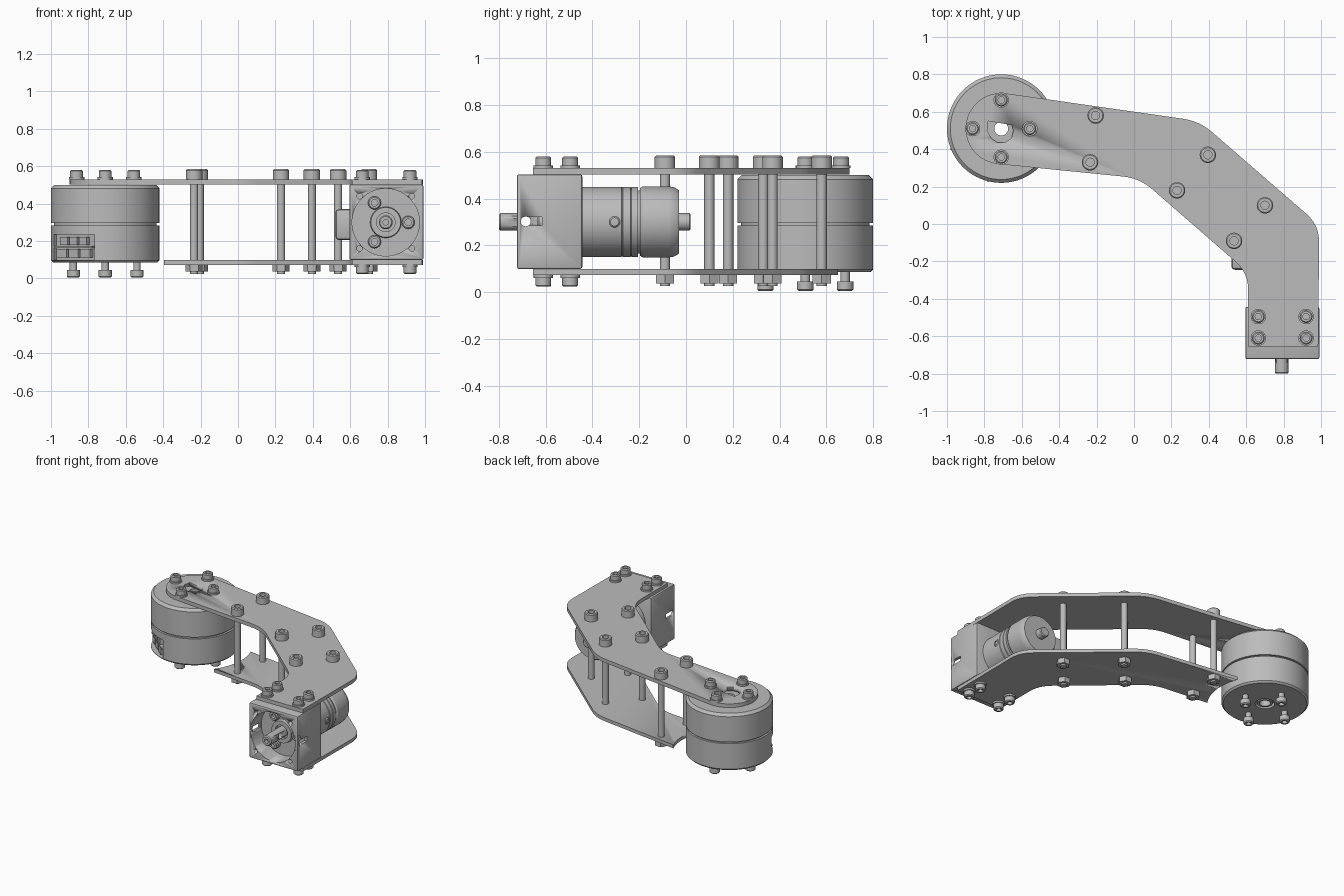
import bpy, bmesh, math
from mathutils import Vector, Matrix

if "Cube" in bpy.data.objects:
    bpy.data.objects.remove(bpy.data.objects["Cube"])

grey = bpy.data.materials.new("machined grey")
grey.use_nodes = True
grey.diffuse_color = (0.5, 0.5, 0.5, 1)
grey.node_tree.nodes["Principled BSDF"].inputs["Base Color"].default_value = (0.5, 0.5, 0.5, 1)

MOTOR = Vector((-0.71, 0.51, 0))      # pancake motor axis
GEAR = Vector((0.79, 0, 0.3))         # gearmotor axis, along y
ALONG_Y = (-math.pi / 2, 0, 0)
ALONG_X = (0, math.pi / 2, 0)
FLIP = (math.pi, 0, 0)


def select(obj):
    bpy.ops.object.select_all(action='DESELECT')
    obj.select_set(True)
    bpy.context.view_layer.objects.active = obj


def finish(name, bm, loc=(0, 0, 0), rot=(0, 0, 0), smooth=True):
    bmesh.ops.recalc_face_normals(bm, faces=bm.faces)
    mesh = bpy.data.meshes.new(name)
    bm.to_mesh(mesh)
    bm.free()
    mesh.materials.append(grey)
    obj = bpy.data.objects.new(name, mesh)
    obj.location, obj.rotation_euler = loc, rot
    bpy.context.collection.objects.link(obj)
    if smooth:
        select(obj)
        bpy.ops.object.shade_smooth_by_angle(angle=math.radians(30))
    return obj


def lathe(name, profile, loc=(0, 0, 0), rot=(0, 0, 0), steps=32):
    """Spin (radius, height) points about the local z axis."""
    bm = bmesh.new()
    verts = [bm.verts.new((r, 0, h)) for r, h in profile]
    edges = [bm.edges.new(pair) for pair in zip(verts, verts[1:])]
    bmesh.ops.spin(bm, geom=verts + edges, cent=(0, 0, 0), axis=(0, 0, 1),
                   angle=2 * math.pi, steps=steps)
    bmesh.ops.remove_doubles(bm, verts=bm.verts, dist=0.0001)
    return finish(name, bm, loc, rot)


def rod(name, r, h0, h1, loc=(0, 0, 0), rot=(0, 0, 0), steps=32):
    return lathe(name, [(0, h0), (r, h0), (r, h1), (0, h1)], loc, rot, steps)


def box(name, size, loc, rot=(0, 0, 0), bevel=0):
    bm = bmesh.new()
    bmesh.ops.create_cube(bm, size=1, matrix=Matrix.Diagonal((*size, 1)))
    if bevel:
        bmesh.ops.bevel(bm, geom=bm.edges[:], offset=bevel, segments=2,
                        profile=0.5, affect='EDGES')
    return finish(name, bm, loc, rot, bevel > 0)


def prism(name, outline, z0, z1):
    bm = bmesh.new()
    face = bm.faces.new([bm.verts.new((x, y, z0)) for x, y in outline])
    out = bmesh.ops.extrude_face_region(bm, geom=[face])
    bmesh.ops.translate(bm, vec=(0, 0, z1 - z0),
                        verts=[v for v in out["geom"] if isinstance(v, bmesh.types.BMVert)])
    return finish(name, bm)


def cut(obj, *cutters):
    for cutter in cutters:
        bpy.context.view_layer.update()
        mod = obj.modifiers.new("cut", 'BOOLEAN')
        mod.operation, mod.solver, mod.object = 'DIFFERENCE', 'EXACT', cutter
        select(obj)
        bpy.ops.object.modifier_apply(modifier=mod.name)
        bpy.data.objects.remove(cutter)


def repeat(obj, places):
    """Put the first object at the first place and linked copies at the rest."""
    obj.location = places[0]
    for place in places[1:]:
        twin = obj.copy()
        twin.location = place
        bpy.context.collection.objects.link(twin)


def rounded(corners, radius=0.09, steps=6):
    """Round each interior corner of an open path."""
    pts = [Vector(c) for c in corners]
    path = []
    for a, b, c in zip(pts, pts[1:], pts[2:]):
        p, q = b + (a - b).normalized() * radius, b + (c - b).normalized() * radius
        for i in range(steps + 1):
            t = i / steps
            path.append(p * (1 - t) ** 2 + b * 2 * t * (1 - t) + q * t * t)
    return path


# Bent arm plates
cap = [MOTOR.xy + 0.19 * Vector((math.cos(math.radians(a)), math.sin(math.radians(a))))
       for a in range(82, 264, 6)]
start, end = cap[-1], cap[0]
inner = rounded([start, (0.03, 0.245), (0.61, -0.26), (0.61, -0.65)])
outer = rounded([(0.985, -0.65), (0.99, -0.005), (0.35, 0.55), end])
outline = cap + inner + [Vector((0.61, -0.655)), Vector((0.985, -0.655))] + outer
top_plate = prism("top_plate", outline, 0.503, 0.53)
bottom_plate = prism("bottom_plate", outline, 0.073, 0.098)
cut(bottom_plate, rod("plate_end_cutter", 0.385, 0, 0.2, MOTOR, steps=96))
window = [(-0.78, 0.55), (-0.785, 0.5), (-0.765, 0.46), (-0.73, 0.435), (-0.69, 0.435),
          (-0.655, 0.46), (-0.645, 0.5), (-0.655, 0.53), (-0.69, 0.535)]
cut(top_plate, prism("window_cutter", window, 0.45, 0.6))

# Pancake motor with a split line, hollow axis and a connector pocket
motor = lathe("round_motor", [
    (0.037, 0.11), (0.065, 0.11), (0.065, 0.085), (0.278, 0.085), (0.29, 0.097),
    (0.29, 0.284), (0.275, 0.284), (0.275, 0.296), (0.29, 0.296), (0.29, 0.482),
    (0.272, 0.5), (0.037, 0.5), (0.037, 0.11)], MOTOR, steps=80)
side = math.radians(229)
outward = Vector((math.cos(side), math.sin(side), 0))
across = Vector((-outward.y, outward.x, 0))
turn = (0, 0, side)
cut(motor, box("pocket_cutter", (0.12, 0.285, 0.135), MOTOR + outward * 0.295 + Vector((0, 0, 0.167)), turn))
for z, width in ((0.135, 0.25), (0.2, 0.2)):
    for i in (-1, 0, 1):
        box("connector_socket", (0.03, width / 3 - 0.015, 0.045),
            MOTOR + outward * 0.245 + across * (i * width / 3) + Vector((0, 0, z)), turn)
box("connector_shelf", (0.035, 0.27, 0.01), MOTOR + outward * 0.245 + Vector((0, 0, 0.168)), turn)
lathe("hub_ring", [(0.037, 0.088), (0.05, 0.088), (0.05, 0.115), (0.037, 0.115), (0.037, 0.088)], MOTOR)


# Socket head screws
def screw(name, r, h, places, rot=(0, 0, 0), washer=0.012, shank=0):
    profile = [(0, -shank), (0.02, -shank), (0.02, 0)] if shank else [(0, 0)]
    if washer:
        profile += [(r + 0.007, 0), (r + 0.007, washer)]
    profile += [(r, washer), (r, h - 0.006), (r - 0.006, h), (r * 0.5, h), (r * 0.5, h - 0.022), (0, h - 0.022)]
    obj = lathe(name, profile, rot=rot, steps=24)
    repeat(obj, places)


def ring(radius, z):
    return [MOTOR + Vector((radius * x, radius * y, z)) for x, y in ((1, 0), (0, 1), (-1, 0), (0, -1))]


bracket_xy = [(x, y) for x in (0.665, 0.92) for y in (-0.495, -0.61)]
screw("motor_top_screw", 0.034, 0.05, ring(0.153, 0.53))
screw("motor_bottom_screw", 0.035, 0.04, ring(0.17, 0.045), FLIP, 0, 0.05)
screw("bracket_top_screw", 0.034, 0.05, [(x, y, 0.53) for x, y in bracket_xy])
screw("bracket_bottom_screw", 0.034, 0.05, [(x, y, 0.073) for x, y in bracket_xy], FLIP)

# Through bolts with hex nuts between the plates
posts = [(-0.205, 0.58), (-0.235, 0.33), (0.23, 0.18), (0.395, 0.37), (0.535, -0.09), (0.70, 0.10)]
screw("post_screw", 0.044, 0.054, [(x, y, 0.53) for x, y in posts], washer=0)
repeat(rod("post", 0.022, 0.025, 0.53, steps=24), [(x, y, 0) for x, y in posts])
repeat(rod("post_nut", 0.045, 0.036, 0.074, steps=6), [(x, y, 0) for x, y in posts])

# Gearmotor bracket: square block, round front recess, side slots, corner holes
bracket = box("bracket", (0.396, 0.28, 0.405), (0.793, -0.583, 0.301), bevel=0.01)
holes = [rod("recess_cutter", 0.18, -0.8, -0.6, GEAR, ALONG_Y, 64),
         rod("slot_end_cutter", 0.021, -0.4, 0.4, (0.79, -0.685, 0.302), ALONG_X),
         box("slot_cutter", (0.8, 0.07, 0.036), (0.79, -0.65, 0.302))]
for x in (-0.14, 0.14):
    for z in (-0.14, 0.14):
        holes.append(rod("corner_hole_cutter", 0.015, -0.8, -0.62, GEAR + Vector((x, 0, z)), ALONG_Y, 16))
cut(bracket, *holes)

# Output shaft and the gear face inside the recess
shaft = lathe("output_shaft", [(0, -0.77), (0.015, -0.77), (0.015, -0.8), (0.031, -0.8), (0.037, -0.793),
                               (0.037, -0.59), (0, -0.59)], GEAR, ALONG_Y)
cut(shaft, rod("cross_hole_cutter", 0.021, -0.1, 0.1, (0.79, -0.685, 0.302), ALONG_X))
lathe("gear_face_boss", [(0.05, -0.59), (0.05, -0.625), (0.08, -0.625), (0.085, -0.59)], GEAR, ALONG_Y)
face_screws = []
for a in (0, 120, 240):
    a = math.radians(a)
    face_screws.append(GEAR + Vector((0.12 * math.cos(a), -0.6, 0.12 * math.sin(a))))
screw("gear_face_screw", 0.035, 0.035, face_screws, (math.pi / 2, 0, 0), 0)

# Gearmotor body, stepped and grooved, with a rear stub shaft
lathe("gearmotor_body", [
    (0, -0.46), (0.15, -0.46), (0.15, -0.276), (0.146, -0.273), (0.15, -0.27),
    (0.15, -0.238), (0.146, -0.235), (0.15, -0.232), (0.15, -0.206), (0.135, -0.206),
    (0.135, -0.196), (0.145, -0.196), (0.152, -0.185), (0.152, -0.075), (0.148, -0.05),
    (0.135, -0.03), (0, -0.03)], GEAR, ALONG_Y, 64)
lathe("rear_shaft", [(0, -0.04), (0.037, -0.04), (0.037, 0.014), (0.031, 0.02), (0, 0.02)], GEAR, ALONG_Y)
screw("side_set_screw", 0.024, 0.01, [GEAR + Vector((0.145, -0.305, 0))], ALONG_X, 0)

# Cable outlet on the inner side of the gearmotor
box("cable_outlet", (0.15, 0.17, 0.165), (0.595, -0.16, 0.288), bevel=0.02)
